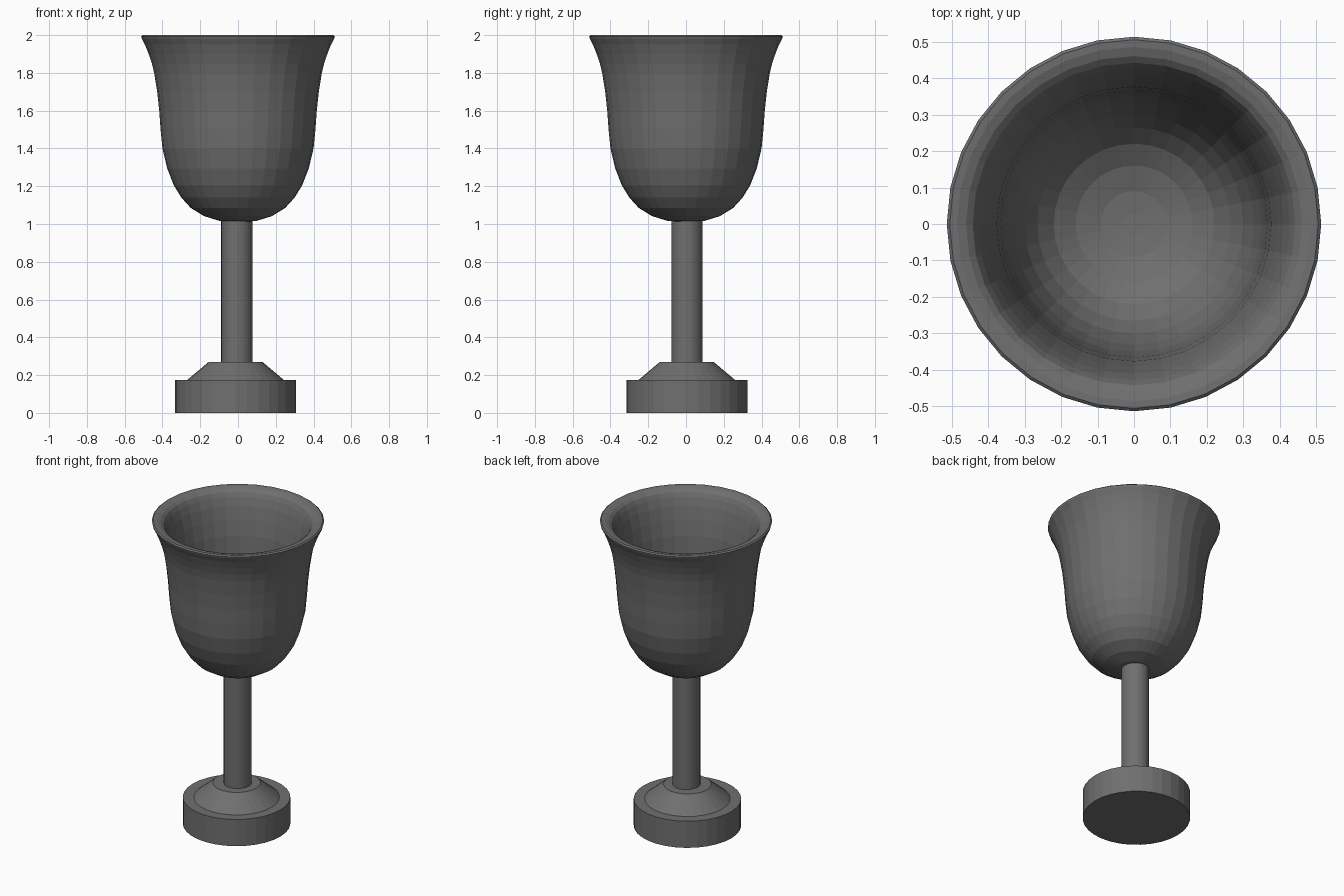
import bpy, math

if "Cube" in bpy.data.objects:
    bpy.data.objects.remove(bpy.data.objects["Cube"])

grey = bpy.data.materials.new("dark grey")
grey.diffuse_color = (0.16, 0.16, 0.16, 1)
grey.use_nodes = True
grey.node_tree.nodes["Principled BSDF"].inputs["Base Color"].default_value = grey.diffuse_color


def lathe(name, profile, centre=(0, 0), sides=32):
    """Spin (radius, height) points round z; end points are closed with caps."""
    verts, faces = [], []
    for r, z in profile:
        for i in range(sides):
            a = 2 * math.pi * i / sides
            verts.append((centre[0] + r * math.cos(a), centre[1] + r * math.sin(a), z))
    for k in range(len(profile) - 1):
        for i in range(sides):
            j = (i + 1) % sides
            a, b = k * sides, (k + 1) * sides
            faces.append((a + i, a + j, b + j, b + i))
    last = (len(profile) - 1) * sides
    faces.append(tuple(reversed(range(sides))))
    faces.append(tuple(range(last, last + sides)))
    mesh = bpy.data.meshes.new(name)
    mesh.from_pydata(verts, [], faces)
    mesh.materials.append(grey)
    ob = bpy.data.objects.new(name, mesh)
    bpy.context.collection.objects.link(ob)
    return ob


# Foot: disc with a sloped collar on top
lathe("foot_disc", [(0.32, 0), (0.32, 0.175)], (-0.014, 0.005))
lathe("foot_collar", [(0.255, 0.17), (0.255, 0.175), (0.142, 0.27)], (-0.013, 0.004))

# Stem
lathe("stem", [(0.083, 0.2), (0.083, 1.04)], (-0.006, 0.005))

# Cup: outside from the bottom up, over the rounded lip, then down the inside
outside = [(0.03, 1.01), (0.10, 1.017), (0.18, 1.042), (0.25, 1.085), (0.30, 1.14),
           (0.34, 1.205), (0.375, 1.295), (0.40, 1.4), (0.41, 1.5), (0.417, 1.6),
           (0.428, 1.7), (0.444, 1.8), (0.456, 1.85), (0.473, 1.9), (0.493, 1.95),
           (0.51, 1.982), (0.513, 1.993)]
lip = [(0.505, 2.0), (0.485, 1.999), (0.46, 1.991), (0.442, 1.977), (0.428, 1.95)]
inside = [(0.411, 1.9), (0.393, 1.82), (0.376, 1.72), (0.366, 1.6), (0.36, 1.5),
          (0.35, 1.41), (0.33, 1.32), (0.30, 1.235), (0.265, 1.175), (0.22, 1.125),
          (0.16, 1.09), (0.09, 1.07), (0.03, 1.065)]
lathe("cup", outside + lip + inside)
